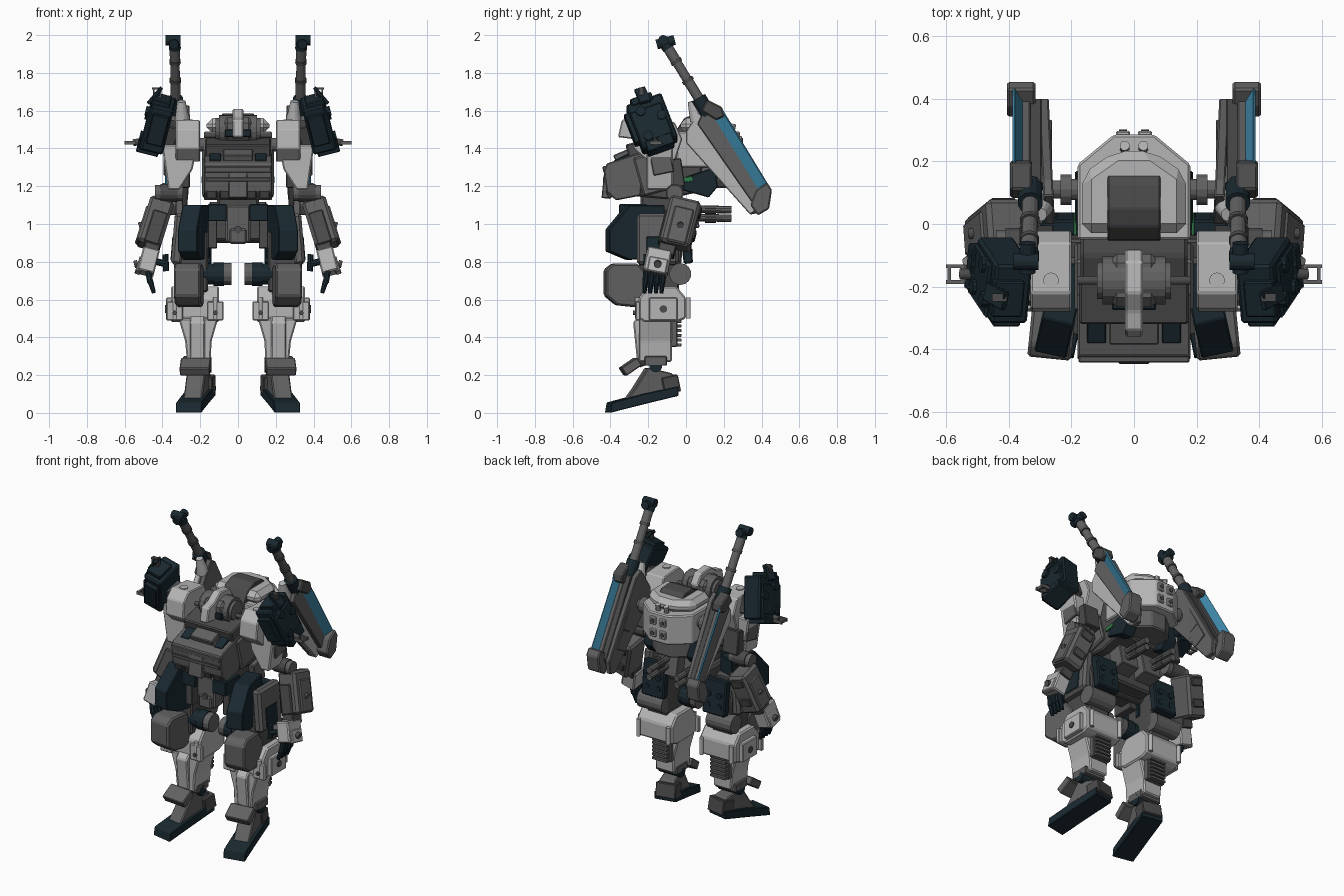
import bpy, bmesh, math
from mathutils import Matrix, Vector, Euler

def mat(name, r, g, b):
    m = bpy.data.materials.new(name)
    m.diffuse_color = (r, g, b, 1)
    return m

LIGHT = mat("light_grey", .46, .46, .46)
MID = mat("mid_grey", .12, .12, .12)
DARK = mat("dark_grey", .07, .07, .072)
NAVY = mat("navy", .010, .022, .03)
GLASS = mat("glass_blue", .05, .25, .40)
GREEN = mat("green", .03, .2, .07)

def finish(name, bm, m, bev, both):
    if bev:
        bmesh.ops.bevel(bm, geom=bm.edges[:], offset=bev * .6, segments=1, affect='EDGES', clamp_overlap=True)
    bmesh.ops.recalc_face_normals(bm, faces=bm.faces[:])
    for side in (("_right", "_left") if both else ("",)):
        if side == "_left":
            bm.transform(Matrix.Scale(-1, 4, (1, 0, 0)))
            bmesh.ops.reverse_faces(bm, faces=bm.faces[:])
        me = bpy.data.meshes.new(name + side)
        bm.to_mesh(me)
        me.materials.append(m)
        bpy.context.collection.objects.link(bpy.data.objects.new(name + side, me))
    bm.free()

def box(name, c, s, m=MID, rot=(0, 0, 0), bev=.008, both=True):
    bm = bmesh.new()
    bmesh.ops.create_cube(bm, size=1)
    bm.transform(Matrix.LocRotScale(Vector(c), Euler(rot), Vector(s)))
    finish(name, bm, m, bev, both)

def extrude(name, pts, vec, m, bev=.004, both=True, yaw=0):
    bm = bmesh.new()
    f = bm.faces.new([bm.verts.new(p) for p in pts])
    new = bmesh.ops.extrude_face_region(bm, geom=[f])["geom"]
    bmesh.ops.translate(bm, vec=vec, verts=[v for v in new if isinstance(v, bmesh.types.BMVert)])
    if yaw:
        c = sum((v.co for v in bm.verts), Vector()) / len(bm.verts)
        bmesh.ops.rotate(bm, cent=c, matrix=Matrix.Rotation(yaw, 3, 'Z'), verts=bm.verts[:])
    finish(name, bm, m, bev, both)

def side_prism(name, yz, x0, x1, m=MID, bev=.008, both=True, yaw=0):
    extrude(name, [(x0, y, z) for y, z in yz], (x1 - x0, 0, 0), m, bev, both, yaw)

def front_prism(name, xz, y0, y1, m=MID, bev=.008, both=True):
    extrude(name, [(x, y0, z) for x, z in xz], (0, y1 - y0, 0), m, bev, both, 0)

def top_prism(name, xy, z0, z1, m=MID, bev=.008, both=False):
    extrude(name, [(x, y, z0) for x, y in xy], (0, 0, z1 - z0), m, bev, both, 0)

def rod(name, a, b, r, m=MID, r2=None, n=14, both=True):
    a, b = Vector(a), Vector(b)
    bm = bmesh.new()
    bmesh.ops.create_cone(bm, cap_ends=True, segments=n, radius1=r, radius2=r if r2 is None else r2, depth=(b - a).length)
    bm.transform(Matrix.Translation((a + b) / 2) @ (b - a).to_track_quat('Z', 'Y').to_matrix().to_4x4())
    finish(name, bm, m, 0, both)

# Feet and ankles
side_prism("foot_sole", [(-.42, 0), (-.24, .045), (-.05, .09), (-.05, .14), (-.24, .1), (-.41, .055)], .155, .295, NAVY, .006, yaw=.2)
side_prism("foot_upper", [(-.32, .075), (-.28, .13), (-.21, .24), (-.08, .21), (-.05, .13)], .165, .265, MID, .01, yaw=.2)
box("heel", (.19, -.09, .15), (.13, .09, .09), DARK, (.2, 0, .2))
rod("ankle_joint", (.14, -.16, .25), (.29, -.16, .25), .035, NAVY)
box("ankle_collar", (.215, -.16, .275), (.15, .12, .05), MID)
box("ankle_guard", (.225, -.295, .245), (.16, .1, .05), MID, (.6, 0, .1))
rod("ankle_guard_pin", (.22, -.25, .26), (.22, -.17, .29), .02, DARK)
# Shins
front_prism("shin", [(.145, .27), (.27, .27), (.28, .38), (.315, .5), (.105, .5), (.14, .38)], -.25, -.075, LIGHT, .012)
side_prism("shin_ridge", [(-.26, .28), (-.28, .48), (-.24, .52), (-.22, .28)], .175, .255, LIGHT, .012)
box("calf", (.21, -.08, .43), (.13, .07, .16), MID)
for i in range(6):
    box("calf_rib", (.21, -.05, .36 + i * .025), (.11, .05, .016), MID, bev=.003)
# Knees
side_prism("knee_block", [(-.25, .5), (-.25, .61), (-.2, .67), (-.05, .67), (.0, .61), (.0, .5), (-.05, .48), (-.22, .48)], .1, .355, LIGHT, .015)
for x in (.12, .335):
    box("knee_front_plate", (x, -.255, .54), (.085, .025, .1), LIGHT)
    rod("knee_plate_pin", (x, -.28, .53), (x, -.25, .53), .012, DARK)
    rod("knee_rear_bar", (x, .012, .5), (x, .012, .61), .013, LIGHT)
    rod("knee_front_bar", (x, -.258, .5), (x, -.258, .61), .013, LIGHT)
box("knee_side_cap", (.36, -.12, .55), (.04, .15, .12), LIGHT)
rod("knee_bolt", (.36, -.12, .55), (.386, -.12, .55), .02, DARK)
side_prism("knee_guard", [(-.43, .62), (-.43, .76), (-.39, .79), (-.26, .79), (-.2, .72), (-.2, .6), (-.27, .56), (-.37, .57)], .19, .33, MID, .015, yaw=.1)
# Thighs
side_prism("thigh", [(-.25, .64), (-.25, .95), (-.05, 1.0), (-.02, .85), (-.04, .64)], .16, .31, DARK, .015)
rod("thigh_rear_drum", (.16, -.03, .735), (.34, -.03, .735), .058, MID)
for x0, x1, r, m in ((.035, .075, .058, MID), (.075, .13, .062, NAVY), (.13, .2, .055, NAVY)):
    rod("thigh_inner_drum", (x0, -.2, .735), (x1, -.2, .735), r, m)
box("thigh_side_plate", (.315, -.15, .92), (.06, .22, .27), MID, (0, -.08, 0), .025)
box("thigh_side_panel", (.335, -.15, .87), (.035, .12, .13), NAVY, (0, -.08, 0))
box("thigh_back_plate", (.22, .0, .9), (.16, .05, .22), NAVY, (.12, 0, 0), .012)
for x in (.18, .26):
    for z in (.85, .92):
        rod("thigh_back_stud", (x, .0, z), (x, .035, z), .018, NAVY)
# Hip skirts, pelvis and waist
side_prism("front_skirt", [(-.42, .855), (-.42, .97), (-.31, 1.1), (-.12, 1.1), (-.12, .82), (-.31, .81)], .185, .29, NAVY, .008, yaw=.22)
box("skirt_top_block", (.11, -.28, 1.06), (.1, .15, .09), NAVY)
box("skirt_inner_plate", (.135, -.24, .95), (.05, .15, .16), DARK)
box("crotch_plate", (0, -.29, 1.0), (.13, .09, .2), MID, both=False, bev=.015)
box("crotch_tip", (0, -.29, .935), (.09, .11, .08), MID, both=False, bev=.015)
box("crotch_top", (0, -.28, 1.06), (.19, .08, .07), MID, both=False)
rod("crotch_stud", (0, -.35, .97), (0, -.32, .97), .02, DARK, both=False)
box("pelvis", (0, -.14, .98), (.3, .24, .14), DARK, both=False, bev=.02)
rod("hip_axle", (-.3, -.14, .95), (.3, -.14, .95), .05, DARK, both=False)
box("waist", (0, -.13, 1.1), (.22, .22, .14), DARK, both=False, bev=.02)
box("rear_skirt", (.085, .01, 1.04), (.13, .1, .14), MID, (.2, 0, 0))
for z in (1.035, 1.08):
    rod("rear_thruster", (.1, .04, z), (.1, .24, z - .005), .02, MID, n=10)
    rod("rear_thruster_collar", (.1, .1, z - .005), (.1, .16, z - .005), .024, DARK, n=10)
# Chest
side_prism("torso", [(-.3, 1.37), (-.3, 1.15), (-.1, 1.13), (.07, 1.17), (.1, 1.44), (-.1, 1.46)], -.17, .17, DARK, .015, False)
side_prism("chest_front", [(-.435, 1.28), (-.42, 1.17), (-.37, 1.125), (-.24, 1.15), (-.22, 1.38), (-.27, 1.37), (-.42, 1.32)], -.18, .18, MID, .01, False)
box("chest_collar", (0, -.24, 1.39), (.35, .14, .1), DARK, (.27, 0, 0), both=False, bev=.012)
box("chest_step", (0, -.33, 1.36), (.16, .1, .05), MID, (.4, 0, 0), both=False)
box("chest_vent", (.12, -.33, 1.345), (.06, .1, .03), NAVY, (.45, 0, 0), .005)
box("chest_brow", (0, -.425, 1.29), (.355, .03, .035), MID, (.2, 0, 0), both=False)
box("chest_groove", (0, -.43, 1.235), (.34, .02, .02), DARK, (-.1, 0, 0), bev=.003, both=False)
for x in (.07, .14):
    box("belly_panel", (x, -.395, 1.165), (.055, .05, .045), DARK, (.4, 0, 0), .006)
box("chest_keel", (0, -.415, 1.21), (.1, .05, .15), MID, (-.1, 0, 0), both=False)
box("chest_side_block", (.165, -.17, 1.27), (.05, .17, .21), MID, (.27, 0, 0), .015)
# Head
rod("neck", (0, -.14, 1.38), (0, -.17, 1.48), .06, DARK, both=False)
box("head", (0, -.18, 1.5), (.17, .17, .13), MID, both=False, bev=.05)
for r, x in ((.078, .1), (.06, .118)):
    rod("head_drum", (-x, -.18, 1.5), (x, -.18, 1.5), r, MID, n=18, both=False)
side_prism("head_crest", [(-.36, 1.46), (-.34, 1.55), (-.28, 1.565), (-.22, 1.61), (-.12, 1.6), (-.08, 1.54), (-.1, 1.48), (-.28, 1.45)], -.028, .028, LIGHT, .01, False)
box("visor", (0, -.26, 1.48), (.14, .03, .04), NAVY, both=False)
rod("head_axle", (-.18, -.18, 1.47), (.18, -.18, 1.47), .014, DARK, both=False)
# Backpack
hump = [(-.18, -.05), (.18, -.05), (.18, .19), (.065, .285), (-.065, .285), (-.18, .19)]
top_prism("backpack", hump, 1.3, 1.49, LIGHT, .012)
top_prism("backpack_top", [(x * .92, y * .78 + .01) for x, y in hump], 1.48, 1.56, LIGHT, .05)
top_prism("backpack_lower", [(x * .8, y * .8) for x, y in hump], 1.19, 1.31, MID, .015)
side_prism("backpack_band", [(-.055, 1.42), (-.05, 1.5), (-.01, 1.56), (.05, 1.585), (.13, 1.58), (.19, 1.53), (.19, 1.48)], -.085, .085, DARK, .008, False)
for z in (1.36, 1.44):
    box("backpack_hatch", (.035, .285, z), (.045, .025, .05), LIGHT)
    rod("backpack_stud", (.035, .28, z), (.035, .302, z), .014, DARK, n=10)
rod("backpack_top_stud", (.03, .24, 1.48), (.03, .25, 1.53), .016, LIGHT, n=10)
side_prism("hip_pod", [(-.02, 1.18), (.0, 1.25), (.15, 1.3), (.17, 1.2), (.12, 1.14)], .11, .188, NAVY, .008)
box("hip_pod_light", (.188, .0, 1.235), (.01, .07, .025), GREEN, (.15, 0, 0), .002)
# Binders on the back, with slanted glass strips and masts
for x0, x1, r in ((.16, .2, .035), (.2, .235, .05), (.235, .29, .03)):
    rod("binder_joint", (x0, .11, 1.42), (x1, .11, 1.42), r, MID)
side_prism("binder_slab", [(.0, 1.49), (.09, 1.63), (.14, 1.6), (.4, 1.15), (.39, 1.06), (.34, 1.05), (.0, 1.43)], .262, .295, MID, .008, yaw=-.05)
side_prism("binder_light_edge", [(.0, 1.49), (.07, 1.6), (.38, 1.08), (.34, 1.05), (.0, 1.43)], .292, .33, LIGHT, .008)
side_prism("binder_core", [(.06, 1.53), (.14, 1.61), (.4, 1.16), (.37, 1.09)], .295, .34, DARK, .006)
side_prism("binder_plate", [(.06, 1.53), (.11, 1.63), (.155, 1.59), (.405, 1.17), (.36, 1.1)], .33, .36, MID, .008)
extrude("binder_glass", [(.35, .14, 1.585), (.358, .14, 1.57), (.358, .395, 1.155), (.35, .395, 1.165)], (.03, .05, .03), GLASS, .002)
side_prism("binder_top_clamp", [(.08, 1.6), (.11, 1.66), (.19, 1.62), (.205, 1.57), (.16, 1.55)], .325, .395, DARK, .012)
side_prism("binder_bottom_clamp", [(.37, 1.18), (.43, 1.22), (.455, 1.18), (.44, 1.08), (.38, 1.045), (.34, 1.1)], .315, .405, MID, .012)
for t in (.2, .5, .8):
    box("binder_inner_panel", (.268, .1 + .2 * t, 1.52 - .36 * t), (.012, .1, .12), MID, (.52, 0, 0), .004)
rod("binder_cone", (.295, .06, 1.55), (.3, .03, 1.65), .04, LIGHT, .022)
A, B = Vector((.33, .12, 1.58)), Vector((.335, -.125, 1.98))
for t0, t1, r, m in ((0, .22, .04, NAVY), (.2, .45, .027, MID), (.43, .47, .032, DARK), (.45, .7, .025, MID), (.68, .72, .031, DARK), (.7, .92, .028, MID), (.87, .95, .032, NAVY)):
    rod("mast", A.lerp(B, t0), A.lerp(B, t1), r, m)
rod("mast_head", (.34, -.155, 1.95), (.34, -.06, 1.975), .026, NAVY)
rod("mast_head_bar", (.305, -.12, 1.973), (.385, -.12, 1.973), .027, NAVY)
# Shoulders and arms
side_prism("shoulder", [(-.28, 1.4), (-.27, 1.5), (-.22, 1.55), (-.06, 1.54), (-.02, 1.45), (-.06, 1.33), (-.2, 1.33)], .2, .33, LIGHT, .01)
rod("shoulder_stud", (.265, -.18, 1.54), (.265, -.18, 1.553), .025, LIGHT)
front_prism("upper_arm", [(.215, 1.42), (.24, 1.29), (.31, 1.18), (.37, 1.18), (.385, 1.29), (.405, 1.42)], -.21, -.07, LIGHT, .012)
box("upper_arm_panel", (.375, -.13, 1.33), (.04, .11, .13), MID, (.2, 0, 0))
box("upper_arm_back", (.31, -.05, 1.27), (.11, .07, .15), DARK, (.15, 0, 0))
rod("elbow", (.29, -.06, 1.165), (.44, -.06, 1.165), .042, MID)
rod("elbow_cap", (.32, -.06, 1.165), (.41, -.06, 1.165), .048, DARK)
tilt = (-.24, -.3, 0)
box("forearm", (.44, -.03, 1.0), (.13, .165, .26), MID, tilt, .025)
box("forearm_outer", (.492, -.03, .99), (.05, .11, .2), MID, tilt, .015)
box("forearm_front", (.435, -.11, .98), (.08, .04, .18), DARK, tilt, .01)
for dz in (-.06, .06):
    box("forearm_back_rib", (.44 - dz * .3, .05 + dz * .24, 1.0 + dz), (.08, .03, .05), DARK, tilt)
rod("forearm_bolt", (.49, -.03, 1.0), (.525, -.03, .99), .018, DARK)
# Hands
box("wrist", (.46, -.1, .865), (.08, .09, .07), DARK, tilt)
box("palm", (.475, -.15, .8), (.09, .13, .13), LIGHT, (-.2, -.25, 0), .012)
box("knuckle_plate", (.52, -.15, .78), (.03, .1, .08), LIGHT, (-.2, -.3, 0))
rod("palm_bolt", (.53, -.15, .79), (.55, -.15, .785), .02, DARK)
for i in range(4):
    y = -.21 + i * .03
    rod("finger", (.475, y, .75), (.465, y - .005, .69), .017, NAVY, n=8)
    rod("fingertip", (.465, y - .005, .7), (.445, y - .01, .635), .016, NAVY, .011, 8)
rod("thumb", (.43, -.2, .8), (.385, -.21, .79), .018, NAVY, n=8)
rod("thumb_tip", (.385, -.21, .84), (.38, -.21, .75), .016, NAVY, n=8)
# Shoulder armour pods, leaning inwards at the top
lean = (.36, -.25, 0)
box("pod_core", (.42, -.18, 1.53), (.12, .2, .26), NAVY, lean, .015)
box("pod_shell", (.465, -.18, 1.515), (.06, .18, .21), NAVY, lean, .012)
box("pod_front", (.425, -.28, 1.5), (.09, .04, .17), NAVY, lean)
box("pod_base", (.47, -.14, 1.42), (.12, .15, .06), NAVY, lean)
box("pod_cap", (.405, -.235, 1.65), (.1, .12, .04), NAVY, lean)
box("pod_bracket", (.35, -.15, 1.48), (.06, .11, .11), DARK, lean)
box("pod_fin", (.44, -.23, 1.68), (.02, .06, .1), NAVY, (.33, -.7, 0), .004)
for dx, dy, dz in ((-.02, -.06, .07), (-.02, .05, .05), (.01, -.02, -.06), (.015, .06, -.08)):
    rod("pod_stud", (.47 + dx, -.18 + dy, 1.52 + dz), (.51 + dx, -.18 + dy, 1.53 + dz), .026, NAVY, n=10)
rod("pod_arm", (.5, -.16, 1.44), (.555, -.16, 1.43), .018, DARK)
for dx, dy, sx, sy in ((-.025, 0, .012, .06), (.02, 0, .012, .06), (0, -.025, .06, .012), (0, .025, .06, .012)):
    box("pod_ring", (.57 + dx, -.16 + dy, 1.43), (sx, sy, .02), MID, bev=0)
    box("pod_top_loop", (.43 + dx * .8, -.235, 1.695 + dy * .9), (sx * .8, .025, sy * .8), DARK, bev=0)
